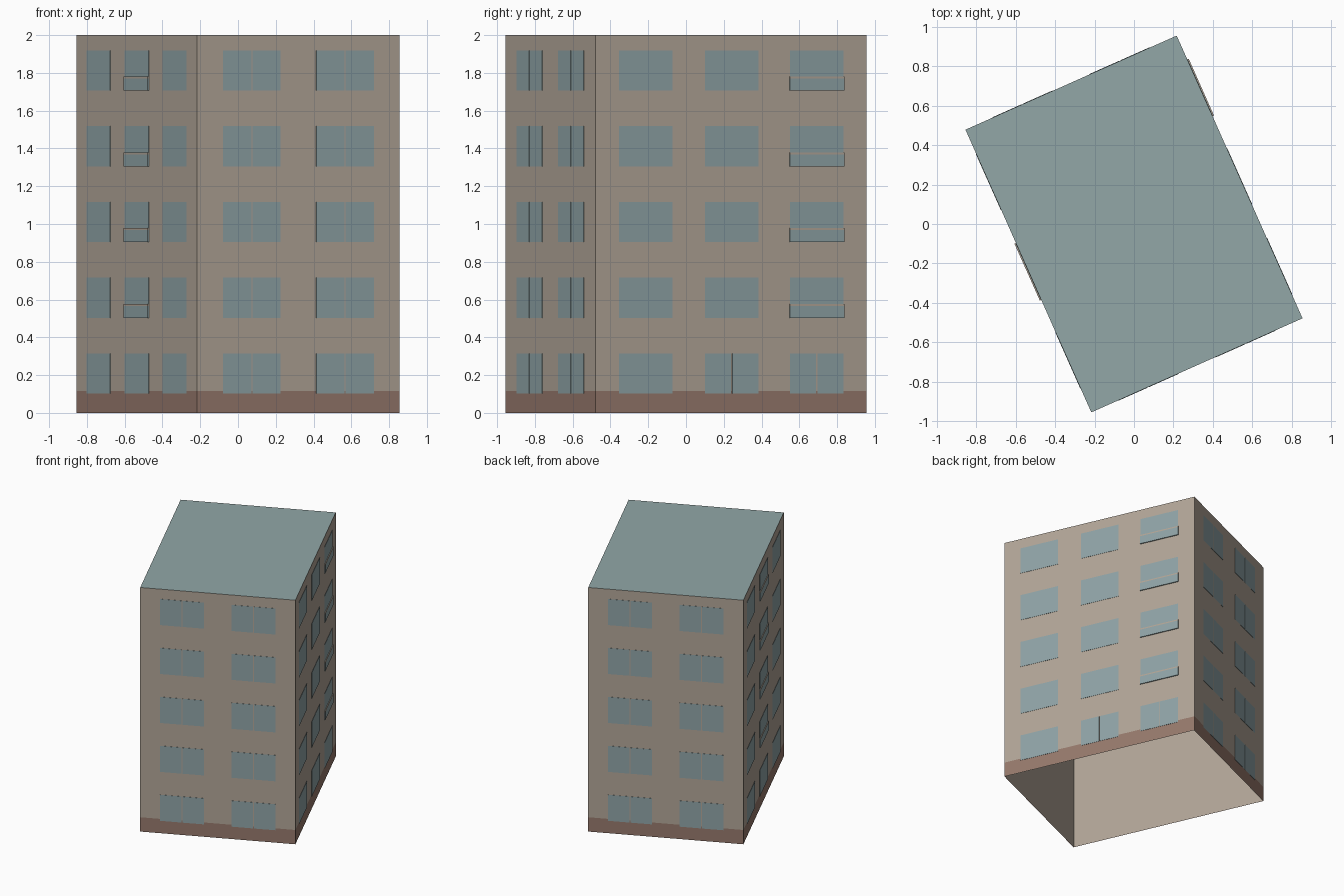
import bpy
import bmesh
import math
from mathutils import Matrix, Vector

cube = bpy.data.objects.get("Cube")
if cube:
    bpy.data.objects.remove(cube, do_unlink=True)

# Main sizes
WIDTH, DEPTH, HEIGHT = 1.174, 1.571, 2.0
PLINTH_H = 0.117
FLOORS, FLOOR_H, SILL, WINDOW_H = 5, 0.401, 0.102, 0.213
TURN = Matrix.Rotation(math.radians(24), 4, "Z")


def material(name, rgb):
    linear = [((c / 255 + 0.055) / 1.055) ** 2.4 for c in rgb] + [1.0]
    mat = bpy.data.materials.new(name)
    mat.use_nodes = True
    mat.diffuse_color = linear
    mat.node_tree.nodes["Principled BSDF"].inputs["Base Color"].default_value = linear
    return mat


WALL = material("wall tan", (177, 165, 151))
PLINTH = material("plinth brown", (150, 121, 108))
ROOF = material("roof grey blue", (146, 167, 167))
GLASS = material("window blue", (143, 163, 166))


def finish(bm, name, mats):
    mesh = bpy.data.meshes.new(name)
    bm.to_mesh(mesh)
    bm.free()
    for mat in mats:
        mesh.materials.append(mat)
    obj = bpy.data.objects.new(name, mesh)
    bpy.context.collection.objects.link(obj)
    return obj


def open_box(inset):
    """Box standing on the ground without its bottom face."""
    bm = bmesh.new()
    size = Vector((WIDTH - 2 * inset, DEPTH - 2 * inset, HEIGHT - inset))
    bmesh.ops.create_cube(bm, size=1, matrix=TURN
                          @ Matrix.Translation((0, 0, size.z / 2))
                          @ Matrix.Diagonal((*size, 1)))
    bottom = [f for f in bm.faces if f.normal.z < -0.5]
    bmesh.ops.delete(bm, geom=bottom, context="FACES_ONLY")
    return bm


# Outer shell, with the plinth cut in as a band and the roof on top
bm = open_box(0)
bmesh.ops.bisect_plane(bm, geom=bm.verts[:] + bm.edges[:] + bm.faces[:],
                       plane_co=(0, 0, PLINTH_H), plane_no=(0, 0, 1))
bm.normal_update()
for f in bm.faces:
    if f.normal.z > 0.5:
        f.material_index = 2
    elif f.calc_center_median().z < PLINTH_H:
        f.material_index = 1
finish(bm, "building_shell", [WALL, PLINTH, ROOF])

# Plain inner lining, seen from the open underside
bm = open_box(0.004)
bmesh.ops.reverse_faces(bm, faces=bm.faces[:])
finish(bm, "interior_lining", [WALL])


def plate(bm, side, x0, x1, z0, z1, thick, mat_index=0):
    """Thin plate on a wall; side counts anticlockwise from the front."""
    dist = (WIDTH if side % 2 else DEPTH) / 2
    place = TURN @ Matrix.Rotation(side * math.pi / 2, 4, "Z")
    place = place @ Matrix.Translation(((x0 + x1) / 2, -dist - thick / 2, (z0 + z1) / 2))
    made = bmesh.ops.create_cube(bm, size=1, matrix=place
                                 @ Matrix.Diagonal((x1 - x0, thick, z1 - z0, 1)))
    for f in {f for v in made["verts"] for f in v.link_faces}:
        f.material_index = mat_index


# Window columns: short walls have two split windows, long walls three
SHORT, LONG = (-0.27, 0.27), (-0.495, 0.003, 0.496)
BALCONY_COLUMN = {1: 2, 3: 1}
MULLION = 0.007

for side, label in enumerate(("front", "left", "back", "right")):
    windows, balconies = bmesh.new(), bmesh.new()
    columns, half = (LONG, 0.155) if side % 2 else (SHORT, 0.167)
    for floor in range(FLOORS):
        z = SILL + floor * FLOOR_H
        for i, x in enumerate(columns):
            split = side % 2 == 0 or (side == 1 and floor == 0 and i > 0)
            if split:
                plate(windows, side, x - half, x - MULLION / 2, z, z + WINDOW_H, 0.002)
                plate(windows, side, x + MULLION / 2, x + half, z, z + WINDOW_H, 0.002)
            else:
                plate(windows, side, x - half, x + half, z, z + WINDOW_H, 0.002)
            # Shallow balcony front with a tan rail
            if floor > 0 and BALCONY_COLUMN.get(side) == i:
                edge = half + 0.003
                plate(balconies, side, x - edge, x + edge, z, z + 0.064, 0.008)
                plate(balconies, side, x - edge, x + edge, z + 0.064, z + 0.074, 0.008, 1)
    finish(windows, label + "_windows", [GLASS])
    if side in BALCONY_COLUMN:
        finish(balconies, label + "_balconies", [GLASS, WALL])
    else:
        balconies.free()
